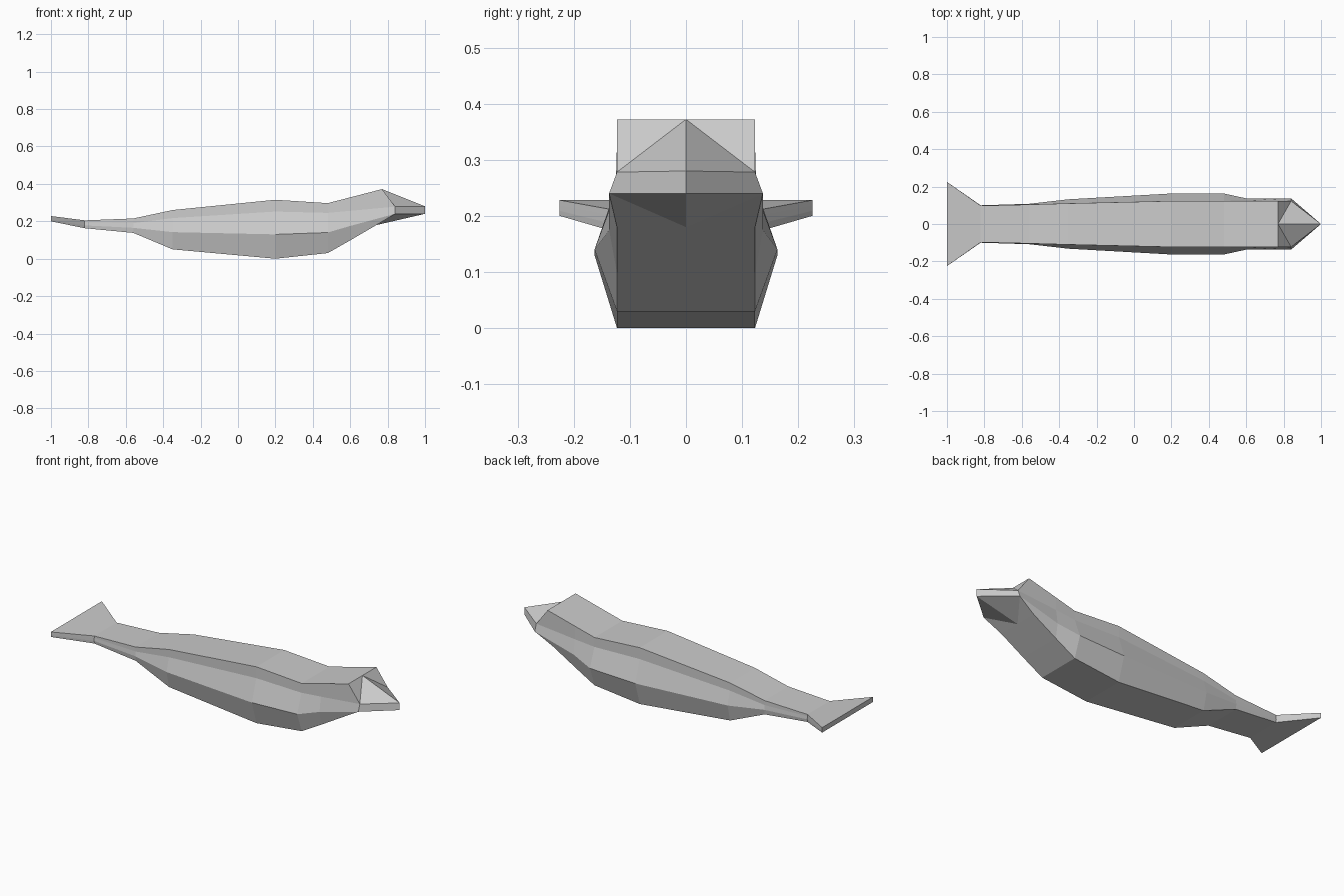
import bpy, bmesh
from mathutils import Matrix

if "Cube" in bpy.data.objects:
    bpy.data.objects.remove(bpy.data.objects["Cube"])

# Body stations: x, top (half width, z), shoulder, flank, belly
stations = [
    (-1.00, (.225, .228), (.225, .219), (.225, .209), (.225, .200)),
    (-0.82, (.098, .205), (.099, .195), (.100, .178), (.098, .163)),
    (-0.56, (.104, .215), (.104, .190), (.108, .165), (.104, .138)),
    (-0.35, (.110, .260), (.111, .217), (.132, .142), (.110, .050)),
    (0.20, (.123, .315), (.124, .252), (.163, .130), (.123, .000)),
    (0.48, (.123, .297), (.124, .245), (.163, .140), (.123, .030)),
    (0.60, (.123, .328), (.125, .256), (.137, .175), (.123, .098)),
]

bm = bmesh.new()


def half_ring(points):
    """Half cross-section from top centre round the +y side to belly centre."""
    first, last = points[0], points[-1]
    points = [(first[0], 0, first[2])] + points + [(last[0], 0, last[2])]
    return [bm.verts.new(p) for p in points]


rings = [half_ring([(x, w, z) for w, z in section]) for x, *section in stations]

# Head ring: crown, cheek and throat lie at different x
rings.append(half_ring([(.77, .123, .372), (.84, .123, .278),
                        (.84, .137, .240), (.74, .123, .180)]))

# Skin between the rings
for a, b in zip(rings, rings[1:]):
    for i in range(len(a) - 1):
        bm.faces.new((a[i], b[i], b[i + 1], a[i + 1]))

# Tail end cap
bm.faces.new(rings[0])

# Wedge-shaped snout
crown, crown_side, cheek, jaw, throat_side, throat = rings[-1]
nose = bm.verts.new((1, 0, .28))
chin = bm.verts.new((1, 0, .24))
for face in ((crown, crown_side, cheek), (crown, cheek, nose),
             (cheek, jaw, chin, nose), (jaw, throat_side, throat),
             (jaw, throat, chin)):
    bm.faces.new(face)

# Mirror to the other side and close
bmesh.ops.mirror(bm, geom=bm.verts[:] + bm.edges[:] + bm.faces[:],
                 matrix=Matrix.Identity(4), merge_dist=.0001, axis='Y')
bmesh.ops.remove_doubles(bm, verts=bm.verts[:], dist=.0001)
bmesh.ops.recalc_face_normals(bm, faces=bm.faces[:])

mesh = bpy.data.meshes.new("animal_body")
bm.to_mesh(mesh)
bm.free()
bpy.context.collection.objects.link(bpy.data.objects.new("animal_body", mesh))
